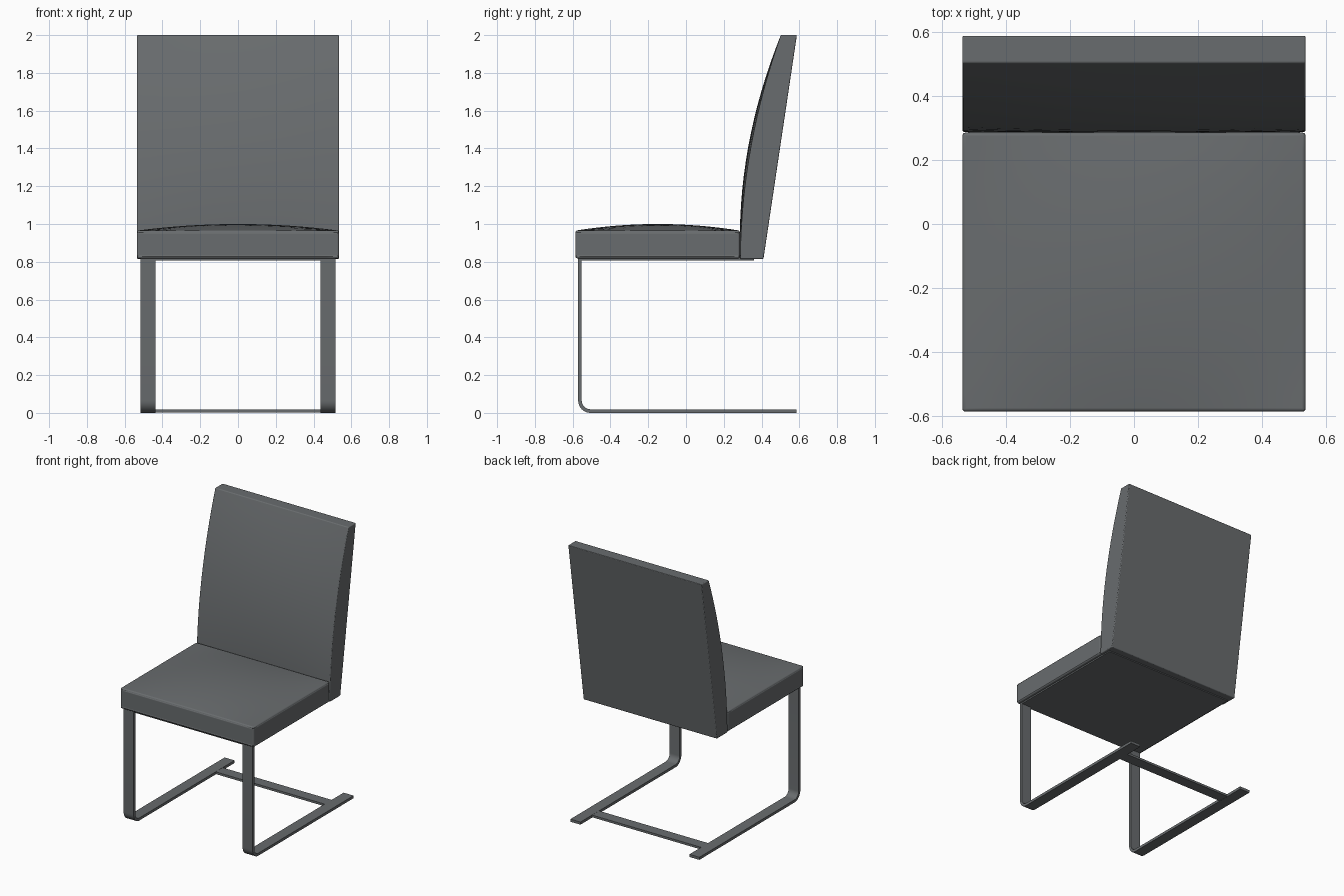
import bpy, bmesh, math

if "Cube" in bpy.data.objects:
    bpy.data.objects.remove(bpy.data.objects["Cube"])

grey = bpy.data.materials.new("slate grey")
grey.diffuse_color = (0.14, 0.15, 0.156, 1)
grey.use_nodes = True
grey.node_tree.nodes["Principled BSDF"].inputs["Base Color"].default_value = grey.diffuse_color


def finish(name, bm, bevel=0.0, segments=3):
    bmesh.ops.recalc_face_normals(bm, faces=bm.faces)
    me = bpy.data.meshes.new(name)
    bm.to_mesh(me)
    bm.free()
    me.materials.append(grey)
    ob = bpy.data.objects.new(name, me)
    bpy.context.collection.objects.link(ob)
    bpy.context.view_layer.objects.active = ob
    ob.select_set(True)
    if bevel:
        m = ob.modifiers.new("rounded edges", 'BEVEL')
        m.width, m.segments = bevel, segments
        m.limit_method, m.angle_limit = 'ANGLE', math.radians(50)
    bpy.ops.object.shade_smooth_by_angle(angle=math.radians(35))
    ob.select_set(False)
    return ob


def cushion(name, shape, bevel):
    """Subdivided cube (-1..1) reshaped by a function of u, v, w."""
    bm = bmesh.new()
    bmesh.ops.create_cube(bm, size=2)
    bmesh.ops.subdivide_edges(bm, edges=bm.edges[:], cuts=15, use_grid_fill=True)
    for v in bm.verts:
        v.co = shape(*v.co)
    return finish(name, bm, bevel)


def box(name, x0, x1, y0, y1, z0, z1):
    bm = bmesh.new()
    bmesh.ops.create_cube(bm, size=1)
    for v in bm.verts:
        v.co = (x0 + (v.co.x + .5) * (x1 - x0), y0 + (v.co.y + .5) * (y1 - y0),
                z0 + (v.co.z + .5) * (z1 - z0))
    return finish(name, bm)


# Seat: crowned top
def seat_shape(u, v, w):
    t = (w + 1) / 2
    crown = 0.035 * (1 - u * u) * (1 - v * v)
    return (0.535 * u, -0.15 + 0.435 * v, 0.818 + t * (0.147 + crown))


cushion("seat", seat_shape, 0.02)


# Backrest: straight rear face, curved and slightly padded front face
def back_shape(u, v, w):
    t = (w + 1) / 2
    z = 0.815 + 1.185 * t
    rear = 0.41 + 0.177 * t
    front = 0.287 + 0.01 * t + 0.205 * t ** 2
    pad = 0.014 * (1 - u * u) * (1 - w * w)
    f = (v + 1) / 2
    return (0.535 * u, (front - pad) * (1 - f) + rear * f, z)


cushion("backrest", back_shape, 0.018)

# Panel under the seat
box("seat_base_panel", -0.515, 0.515, -0.57, 0.36, 0.808, 0.825)
# Floor crossbar between the runners
box("floor_crossbar", -0.45, 0.45, 0.37, 0.45, 0.002, 0.018)


# Legs: flat bar bent from upright to floor runner
def leg(name, x0, x1):
    t, r, y0, y1, top = 0.019, 0.065, -0.571, 0.585, 0.822

    def arc(rad):
        return [(y0 + r - rad * math.cos(a), r - rad * math.sin(a))
                for a in (math.pi / 2 * i / 8 for i in range(9))]

    pts = [(y0, top)] + arc(r) + [(y1, 0), (y1, t)] + arc(r - t)[::-1] + [(y0 + t, top)]
    bm = bmesh.new()
    face = bm.faces.new([bm.verts.new((x0, y, z)) for y, z in pts])
    ext = bmesh.ops.extrude_face_region(bm, geom=[face])
    for v in ext["geom"]:
        if isinstance(v, bmesh.types.BMVert):
            v.co.x = x1
    finish(name, bm)


leg("left_leg", -0.517, -0.437)
leg("right_leg", 0.437, 0.517)
